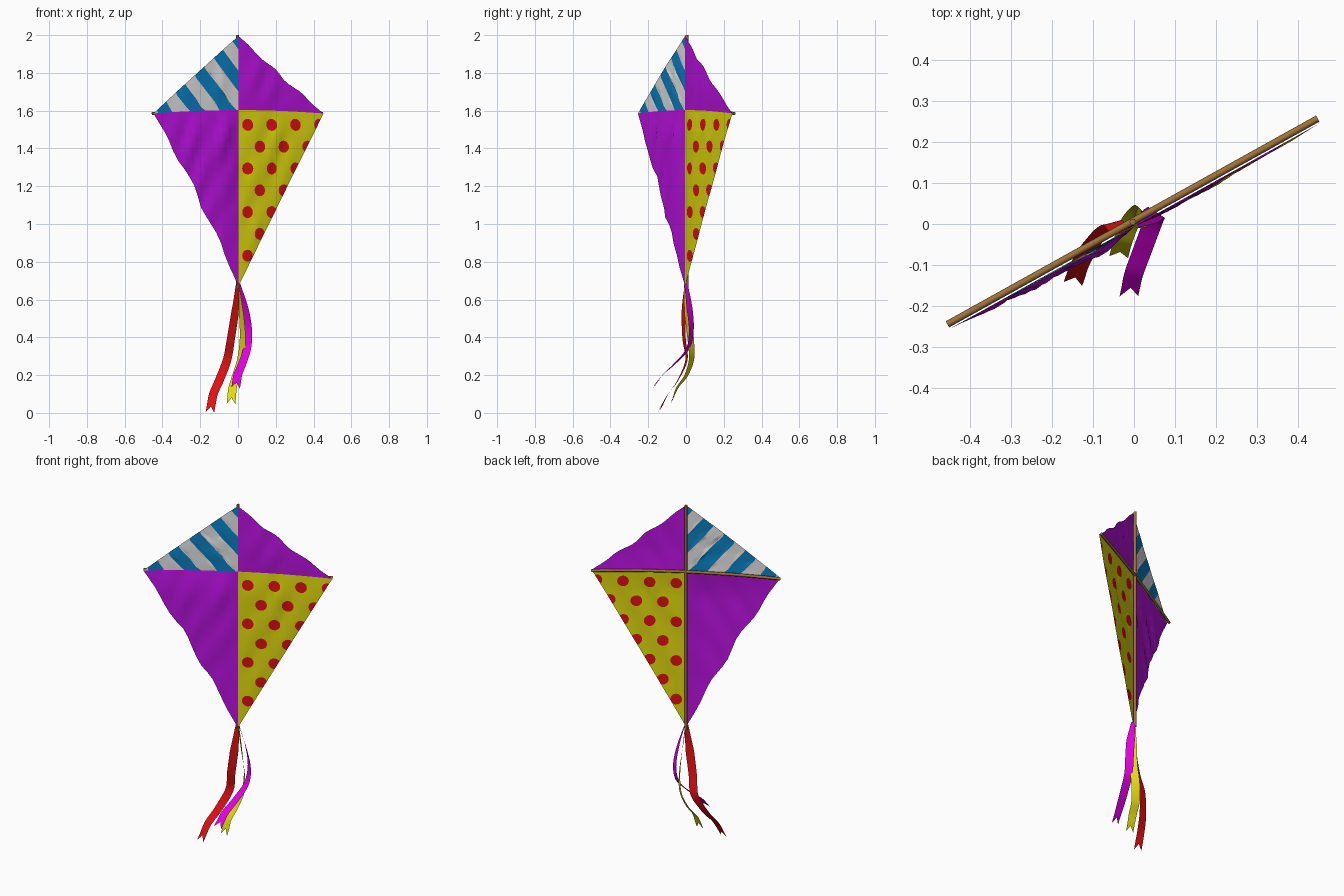
import bpy, math
from mathutils import Vector
from mathutils.geometry import delaunay_2d_cdt

if "Cube" in bpy.data.objects:
    bpy.data.objects.remove(bpy.data.objects["Cube"])

ANG = math.atan2(0.25, 0.45)
U = Vector((math.cos(ANG), math.sin(ANG), 0))      # across the kite
N = Vector((math.sin(ANG), -math.cos(ANG), 0))     # towards the kite's front
HALF, TOP, MID, LOW = 0.515, 1.995, 1.603, 0.67
BOW = 0.018


def material(name, col):
    m = bpy.data.materials.new(name)
    m.diffuse_color = (*col, 1)
    m.use_nodes = True
    m.node_tree.nodes["Principled BSDF"].inputs["Base Color"].default_value = m.diffuse_color
    return m


purple = material("purple cloth", (0.50, 0.006, 0.76))
white = material("white stripe", (0.78, 0.78, 0.78))
blue = material("blue stripe", (0.003, 0.22, 0.55))
yellow = material("yellow", (0.74, 0.70, 0.004))
red = material("red", (0.76, 0.005, 0.006))
wood = material("wood", (0.34, 0.17, 0.04))
magenta = material("magenta", (0.80, 0.0, 0.82))


def add_mesh(name, verts, faces, mats, smooth=True):
    me = bpy.data.meshes.new(name)
    me.from_pydata(verts, [], faces)
    for m in mats:
        me.materials.append(m)
    me.polygons.foreach_set("use_smooth", [smooth] * len(me.polygons))
    ob = bpy.data.objects.new(name, me)
    bpy.context.collection.objects.link(ob)
    return ob


def place(u, z, d):
    return U * u + N * d + Vector((0, 0, z - BOW * (u / HALF) ** 2))


# ---- cloth panels: triangulated with the pattern outlines cut in ----
def panel(name, side, tip, mats, rule, lines=(), amp=0.006, wobble=0.0, n=18):
    c, a, b = Vector((0, MID)), Vector((side * HALF, MID)), Vector((0, tip))

    def weights(p):
        wa = (p.x - c.x) / (a.x - c.x)
        wb = (p.y - c.y) / (b.y - c.y)
        return 1 - wa - wb, wa, wb

    pts, edges = [c, a, b], [(0, 1), (1, 2), (2, 0)]
    for i in range(n + 1):
        for j in range(n + 1 - i):
            if max(i, j, n - i - j) < n:
                pts.append(c + (a - c) * (i / n) + (b - c) * (j / n))
    for line in lines:
        k = len(pts)
        pts += line
        edges += [(k + i, k + i + 1) for i in range(len(line) - 1)]
    vs, _, fs, *_ = delaunay_2d_cdt(pts, edges, [], 0, 1e-5)
    faces, idx = [], []
    for f in fs:
        mid = sum((vs[i] for i in f), Vector((0, 0))) / len(f)
        if min(weights(mid)) > 1e-4:
            faces.append(list(f))
            idx.append(rule(mid))
    used = sorted({i for f in faces for i in f})
    remap = {v: i for i, v in enumerate(used)}
    out = []
    for i in used:
        p = vs[i]
        wc, wa, wb = weights(p)
        s = 1 - wc
        t = wb / s if s > 1e-6 else 0
        # ruffled outer edge
        k = 1 - wobble * s ** 4 * math.sin(math.pi * t) * (1 + 0.8 * math.sin(19 * t))
        q = c + (p - c) * k
        # billow and diagonal creases, calm beside the sticks
        env = min(1, abs(p.x) / 0.1) * min(1, abs(p.y - MID) / 0.12)
        crease = math.sin(38 * p.x - 22 * p.y) + 0.5 * math.sin(61 * p.x - 17 * p.y)
        out.append(place(q.x, q.y, 0.005 + amp * env * (1.3 + 0.7 * crease) * (0.4 + wc)))
    ob = add_mesh(name, out, [[remap[i] for i in f] for f in faces], mats)
    ob.data.polygons.foreach_set("material_index", idx)


# stripe pattern measured down the outer edge from the top
ACROSS = Vector((-0.76, -0.64))
ALONG = Vector((0.64, -0.76))
PERIOD, START, BAND = 0.144, -0.025, 0.071
APEX = Vector((0, TOP))


def stripe_rule(p):
    return 1 if ((p - APEX).dot(ACROSS) - START) % PERIOD < BAND else 0


stripe_lines = []
for k in range(5):
    for off in (0, BAND):
        o = APEX + ACROSS * (START + k * PERIOD + off)
        stripe_lines.append([o - ALONG * 0.8, o + ALONG * 0.8])

# staggered rows of dots, clipped by the panel edge
DOT = 0.032
dots = []
for row in range(7):
    z = 1.525 - 0.1155 * row
    for col in range(4):
        u = 0.054 + 0.073 * (row % 2) + 0.145 * col
        if u < HALF * (z - LOW) / (MID - LOW) + DOT:
            dots.append(Vector((u, z + BOW * (u / HALF) ** 2)))


def dot_rule(p):
    return 1 if any((p - d).length < DOT * 0.99 for d in dots) else 0


rings = [[d + Vector((math.cos(i * math.pi / 8), math.sin(i * math.pi / 8))) * DOT
          for i in range(17)] for d in dots]

panel("panel_upper_left", -1, TOP, [white, blue], stripe_rule, stripe_lines, 0.004)
panel("panel_upper_right", 1, TOP, [purple], lambda p: 0, amp=0.006, wobble=0.03)
panel("panel_lower_left", -1, LOW, [purple], lambda p: 0, amp=0.012, wobble=0.03)
panel("panel_lower_right", 1, LOW, [yellow, red], dot_rule, rings, 0.006)


# ---- wooden sticks behind the cloth ----
def stick(name, path, r=0.0085):
    cu = bpy.data.curves.new(name, 'CURVE')
    cu.dimensions = '3D'
    cu.bevel_depth, cu.bevel_resolution = r, 1
    cu.use_fill_caps = True
    sp = cu.splines.new('POLY')
    sp.points.add(len(path) - 1)
    for pt, co in zip(sp.points, path):
        pt.co = (*co, 1)
    cu.materials.append(wood)
    bpy.context.collection.objects.link(bpy.data.objects.new(name, cu))


stick("spine_stick", [place(0, LOW - 0.012, -0.006), place(0, 2.0, -0.006)])
stick("cross_stick", [place(HALF * i / 5, MID, -0.007) for i in range(-5, 6)])


# ---- tail ribbons with a swallow-tail end ----
def spline(pts, per=7):
    p = [Vector(q) for q in pts]
    p = [2 * p[0] - p[1]] + p + [2 * p[-1] - p[-2]]
    out = []
    for i in range(1, len(p) - 2):
        for s in range(per):
            t = s / per
            out.append(0.5 * (2 * p[i] + (p[i + 1] - p[i - 1]) * t
                       + (2 * p[i - 1] - 5 * p[i] + 4 * p[i + 1] - p[i + 2]) * t * t
                       + (3 * p[i] - p[i - 1] - 3 * p[i + 1] + p[i + 2]) * t ** 3))
    return out + [p[-2]]


def ribbon(name, mat, pts, a0, a1, width=0.046):
    path = spline(pts)
    verts, faces, m = [], [], len(path)
    for i, c in enumerate(path):
        t = i / (m - 1)
        tan = (path[min(i + 1, m - 1)] - path[max(i - 1, 0)]).normalized()
        a = math.radians(a0 + (a1 - a0) * t)
        w = Vector((math.cos(a), math.sin(a), 0))
        w = (w - tan * w.dot(tan)).normalized() * width / 2 * min(1, 0.45 + 3 * t)
        notch = tan * (0.035 if i == m - 1 else 0)
        verts += [c - w + notch, c, c + w + notch]
        if i:
            k = 3 * i
            faces += [(k - 3, k, k + 1, k - 2), (k - 2, k + 1, k + 2, k - 1)]
    add_mesh(name, verts, faces, [mat])


ribbon("red_ribbon", red,
       [(-0.002, 0, 0.685), (-0.015, -0.012, 0.54), (-0.038, -0.010, 0.39), (-0.058, 0.002, 0.28),
        (-0.100, -0.045, 0.17), (-0.130, -0.095, 0.10), (-0.143, -0.130, 0.034)], 38, -10)
ribbon("yellow_ribbon", yellow,
       [(0.002, 0, 0.685), (0.016, 0.010, 0.54), (0.025, 0.024, 0.40), (0.015, 0.030, 0.29),
        (-0.010, 0.002, 0.20), (-0.028, -0.045, 0.135), (-0.034, -0.068, 0.08)], -70, -5)
ribbon("magenta_ribbon", magenta,
       [(0.006, 0, 0.685), (0.038, 0.018, 0.56), (0.055, 0.028, 0.44), (0.048, 0.010, 0.34),
        (0.022, -0.060, 0.26), (0.000, -0.120, 0.205), (-0.008, -0.155, 0.16)], -55, 8)
